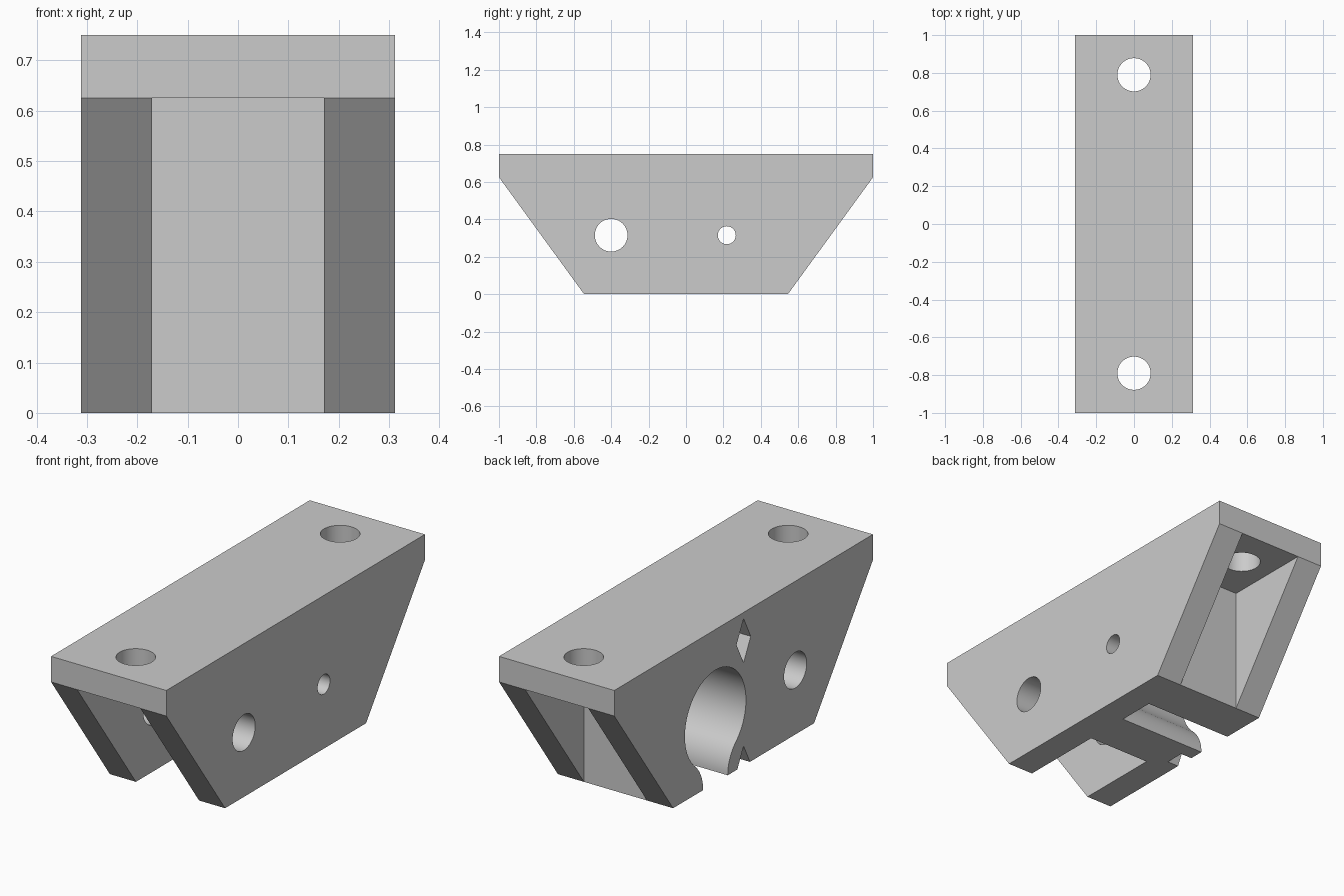
import bpy, bmesh, math
from mathutils import Vector

old = bpy.data.objects.get("Cube")
if old:
    bpy.data.objects.remove(old, do_unlink=True)

WIDE, INNER = 0.312, 0.171      # half width, inner side of the cheeks
PLATE_Z, TOP_Z = 0.625, 0.75    # underside and top of the mounting plate
BASE_Y, AXIS_Z = 0.545, 0.315   # half length of the foot, bore height
BORE_Y, BORE_R = 0.218, 0.236

grey = bpy.data.materials.new("plain_grey")
grey.use_nodes = True
colour = (0.6, 0.6, 0.6, 1)
grey.diffuse_color = colour
grey.node_tree.nodes["Principled BSDF"].inputs["Base Color"].default_value = colour


def prism(name, outline, low, high, axis="x"):
    """Extrude an outline along x (outline in y, z) or along z (outline in x, y)."""
    bm = bmesh.new()
    place = (lambda a, b: (low, a, b)) if axis == "x" else (lambda a, b: (a, b, low))
    face = bm.faces.new([bm.verts.new(place(a, b)) for a, b in outline])
    out = bmesh.ops.extrude_face_region(bm, geom=[face])
    verts = [v for v in out["geom"] if isinstance(v, bmesh.types.BMVert)]
    step = Vector((1, 0, 0)) if axis == "x" else Vector((0, 0, 1))
    bmesh.ops.translate(bm, verts=verts, vec=step * (high - low))
    bmesh.ops.recalc_face_normals(bm, faces=bm.faces)
    mesh = bpy.data.meshes.new(name)
    bm.to_mesh(mesh)
    bm.free()
    mesh.materials.append(grey)
    obj = bpy.data.objects.new(name, mesh)
    bpy.context.collection.objects.link(obj)
    return obj


def arc(a, b, radius, start, end, steps):
    angles = [start + (end - start) * i / steps for i in range(steps + 1)]
    return [(a + radius * math.cos(t), b + radius * math.sin(t)) for t in angles]


def circle(a, b, radius):
    return arc(a, b, radius, 0, math.tau, 48)[:-1]


def box(a0, a1, b0, b1):
    return [(a0, b0), (a1, b0), (a1, b1), (a0, b1)]


def diamond(y, z, half_y, half_z):
    return [(y - half_y, z), (y, z - half_z), (y + half_y, z), (y, z + half_z)]


# Solid bracket outline with sloping ends
bracket = prism("bracket", [(-BASE_Y, 0), (BASE_Y, 0), (1, PLATE_Z), (1, TOP_Z),
                            (-1, TOP_Z), (-1, PLATE_Z)], -WIDE, WIDE)

# Bearing bore with a flared snap-in mouth at the bottom
mouth, drop = 0.095, AXIS_Z
flare = (BORE_R**2 - mouth**2 - drop**2) / (2 * (mouth - BORE_R))
lean = math.atan2(drop, mouth + flare)
bore = arc(BORE_Y, AXIS_Z, BORE_R, -lean, math.pi + lean, 64)
left_lip = arc(BORE_Y - mouth - flare, 0, flare, lean, 0, 12)[1:]
right_lip = arc(BORE_Y + mouth + flare, 0, flare, math.pi, math.pi - lean, 12)[:-1]
floor = [(BORE_Y - mouth, -0.1), (BORE_Y + mouth, -0.1)]
keyhole = bore + left_lip + floor + right_lip

cutters = [
    # Open pockets between the cheeks
    prism("front_pocket", box(-1.2, -0.111, -0.2, PLATE_Z), -INNER, INNER),
    prism("back_pocket", box(BASE_Y, 1.2, -0.2, PLATE_Z), -INNER, INNER),
    prism("bearing_bore", keyhole, -0.5, INNER),
    # Cross holes
    prism("rod_hole", circle(-0.4, AXIS_Z, 0.0875), -0.5, 0.5),
    prism("pin_hole", circle(BORE_Y, AXIS_Z, 0.048), 0, 0.5),
]
# Shallow diamond sockets above and below the bore
for z in (0.612, -0.012):
    cutters.append(prism("diamond_socket", diamond(0, z, 0.055, 0.108), -0.5, -0.25))
# Screw holes through the plate
for y in (-0.79, 0.79):
    cutters.append(prism("screw_hole", circle(0, y, 0.088), 0.5, 0.9, "z"))

for cutter in cutters:
    cutter.hide_render = True
    mod = bracket.modifiers.new(cutter.name, "BOOLEAN")
    mod.operation, mod.solver, mod.object = "DIFFERENCE", "EXACT", cutter

# Bake the cuts and discard the cutters
bpy.context.view_layer.update()
graph = bpy.context.evaluated_depsgraph_get()
result = bpy.data.meshes.new_from_object(bracket.evaluated_get(graph))
bracket.modifiers.clear()
bracket.data = result
for cutter in cutters:
    bpy.data.objects.remove(cutter, do_unlink=True)

for obj in bpy.context.selected_objects:
    obj.select_set(False)
bracket.select_set(True)
bpy.context.view_layer.objects.active = bracket
bpy.ops.object.shade_smooth_by_angle(angle=math.radians(30))
